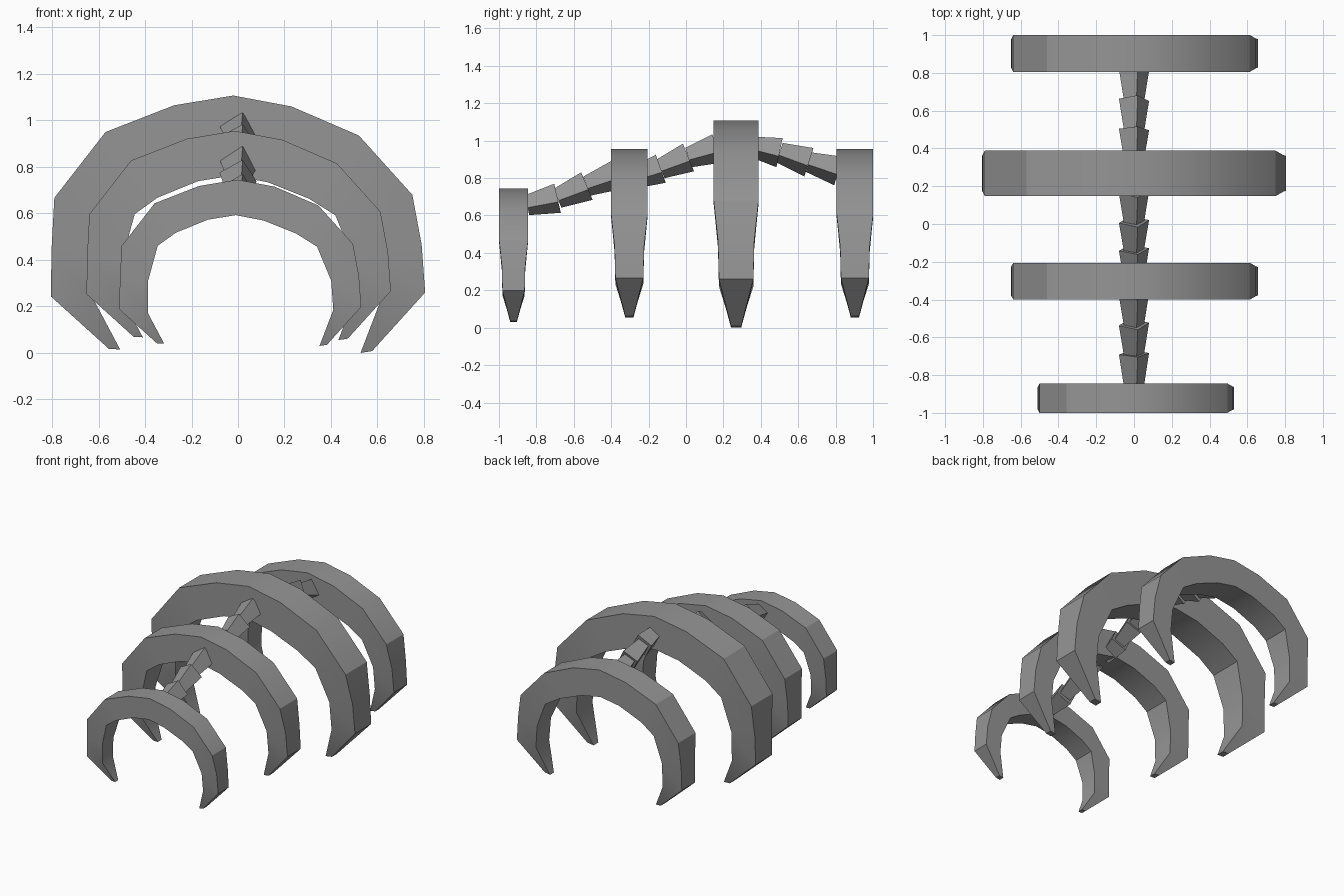
import bpy, bmesh, math
from mathutils import Vector

if "Cube" in bpy.data.objects:
    bpy.data.objects.remove(bpy.data.objects["Cube"])

bone = bpy.data.materials.new("bone_grey")
bone.diffuse_color = (0.3, 0.3, 0.3, 1)
bone.use_nodes = True
bone.node_tree.nodes["Principled BSDF"].inputs["Base Color"].default_value = bone.diffuse_color

# Rib stations: outer x, outer z, inner x, inner z, half depth
STATIONS = [
    (-.555, .017, -.507, .015, .027),
    (-.805, .243, -.616, .220, .092),
    (-.802, .445, -.616, .427, .097),
    (-.790, .667, -.550, .667, .120),
    (-.570, .950, -.429, .754, .120),
    (-.275, 1.065, -.215, .841, .120),
    (-.020, 1.107, -.029, .871, .120),
    (.230, 1.060, .158, .834, .120),
    (.520, .935, .372, .748, .120),
    (.750, .680, .511, .661, .120),
    (.790, .465, .605, .434, .097),
    (.805, .260, .619, .240, .092),
    (.577, .008, .527, .000, .027),
]


def loft(name, rings):
    """Skin a row of four-cornered rings and cap both ends."""
    bm = bmesh.new()
    rows = [[bm.verts.new(p) for p in ring] for ring in rings]
    for a, b in zip(rows, rows[1:]):
        for i in range(4):
            j = (i + 1) % 4
            bm.faces.new((a[i], a[j], b[j], b[i]))
    bm.faces.new(rows[0])
    bm.faces.new(rows[-1])
    bmesh.ops.recalc_face_normals(bm, faces=bm.faces)
    mesh = bpy.data.meshes.new(name)
    bm.to_mesh(mesh)
    bm.free()
    mesh.materials.append(bone)
    obj = bpy.data.objects.new(name, mesh)
    bpy.context.collection.objects.link(obj)
    bpy.ops.object.select_all(action='DESELECT')
    obj.select_set(True)
    bpy.context.view_layer.objects.active = obj
    bpy.ops.object.shade_smooth_by_angle(angle=math.radians(30))
    return obj


def rib(name, x, y, z, s):
    rings = []
    for ox, oz, ix, iz, d in STATIONS:
        rings.append([(x + px * s, y + side * d * s, z + pz * s)
                      for px, pz, side in ((ox, oz, -1), (ox, oz, 1),
                                           (ix, iz, 1), (ix, iz, -1))])
    loft(name, rings)


def vertebra(name, start, end):
    """Tapered four-sided block, wide towards the back."""
    a, b = Vector((0, *start)), Vector((0, *end))
    axis = (b - a).normalized()
    right = Vector((1, 0, 0))
    up = right.cross(axis)
    rings = []
    for centre, r in ((a, .056), (b, .082)):
        angles = [math.radians(76 + 90 * k) for k in range(4)]
        rings.append([centre + right * r * math.cos(t) + up * r * math.sin(t)
                      for t in angles])
    loft(name, rings)


# Four ribs of the same shape at three sizes
rib("front_rib", .01, -.922, .03, .646)
rib("second_rib", .003, -.303, .055, .813)
rib("large_rib", 0, .268, 0, 1)
rib("rear_rib", .003, .903, .055, .813)

# Spine: three runs of three blocks, each following (y, z) points
RUNS = {
    "front_spine": [(-.85, .655), (-.687, .692), (-.53, .757), (-.375, .815)],
    "middle_spine": [(-.29, .795), (-.135, .85), (.013, .91), (.165, .958)],
    "rear_spine": [(.35, .968), (.50, .936), (.657, .885), (.815, .838)],
}
for run, points in RUNS.items():
    for n, (p, q) in enumerate(zip(points, points[1:]), 1):
        vertebra(f"{run}_block_{n}", p, q)
